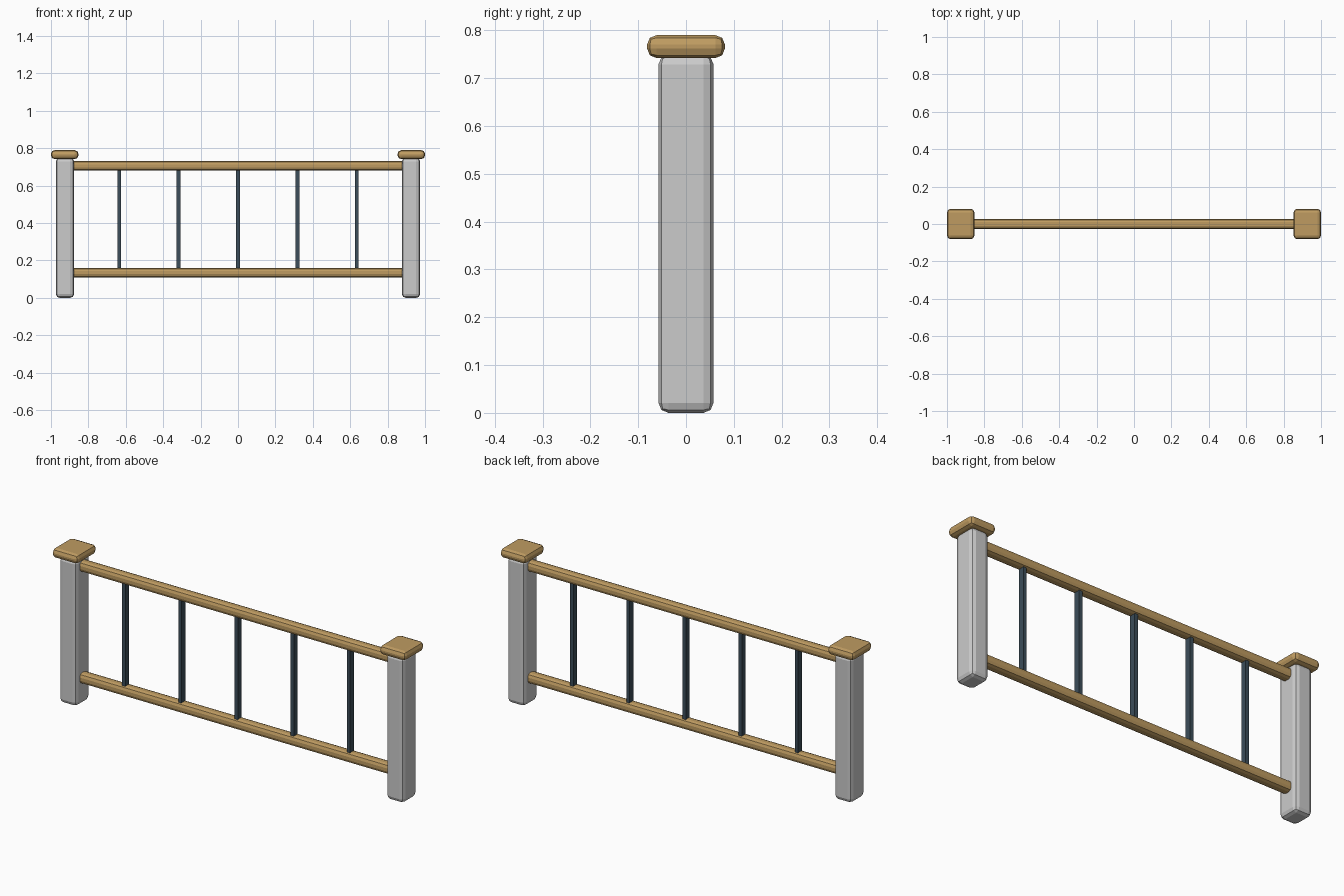
import bpy

if "Cube" in bpy.data.objects:
    bpy.data.objects.remove(bpy.data.objects["Cube"])


def material(name, color):
    m = bpy.data.materials.new(name)
    m.diffuse_color = (*color, 1)
    m.use_nodes = True
    m.node_tree.nodes["Principled BSDF"].inputs["Base Color"].default_value = m.diffuse_color
    return m


wood = material("wood", (0.52, 0.33, 0.12))
metal = material("dark_metal", (0.045, 0.075, 0.10))


def box(name, center, size, bevel=0, mat=None):
    bpy.ops.mesh.primitive_cube_add(size=1, location=center)
    o = bpy.context.object
    o.name = name
    o.scale = size
    bpy.ops.object.transform_apply(location=False, rotation=False, scale=True)
    if bevel:
        b = o.modifiers.new("rounded_edges", 'BEVEL')
        b.width = bevel
        b.segments = 2
    if mat:
        o.data.materials.append(mat)
    return o


# Posts with overhanging wooden caps
for side, s in (("left", -1), ("right", 1)):
    box(side + "_post", (s * 0.925, 0, 0.375), (0.098, 0.115, 0.75), 0.021)
    box(side + "_post_cap", (s * 0.9265, 0, 0.766), (0.147, 0.163, 0.048), 0.02, wood)

# Horizontal rails, ends tucked into the posts
for name, z in (("top_rail", 0.706), ("bottom_rail", 0.135)):
    box(name, (0, 0, z), (1.79, 0.055, 0.052), 0.018, wood)

# Evenly spaced balusters
for i in range(-2, 3):
    box(f"baluster_{i + 3}", (i * 0.318, 0, 0.42), (0.019, 0.03, 0.55), 0, metal)
